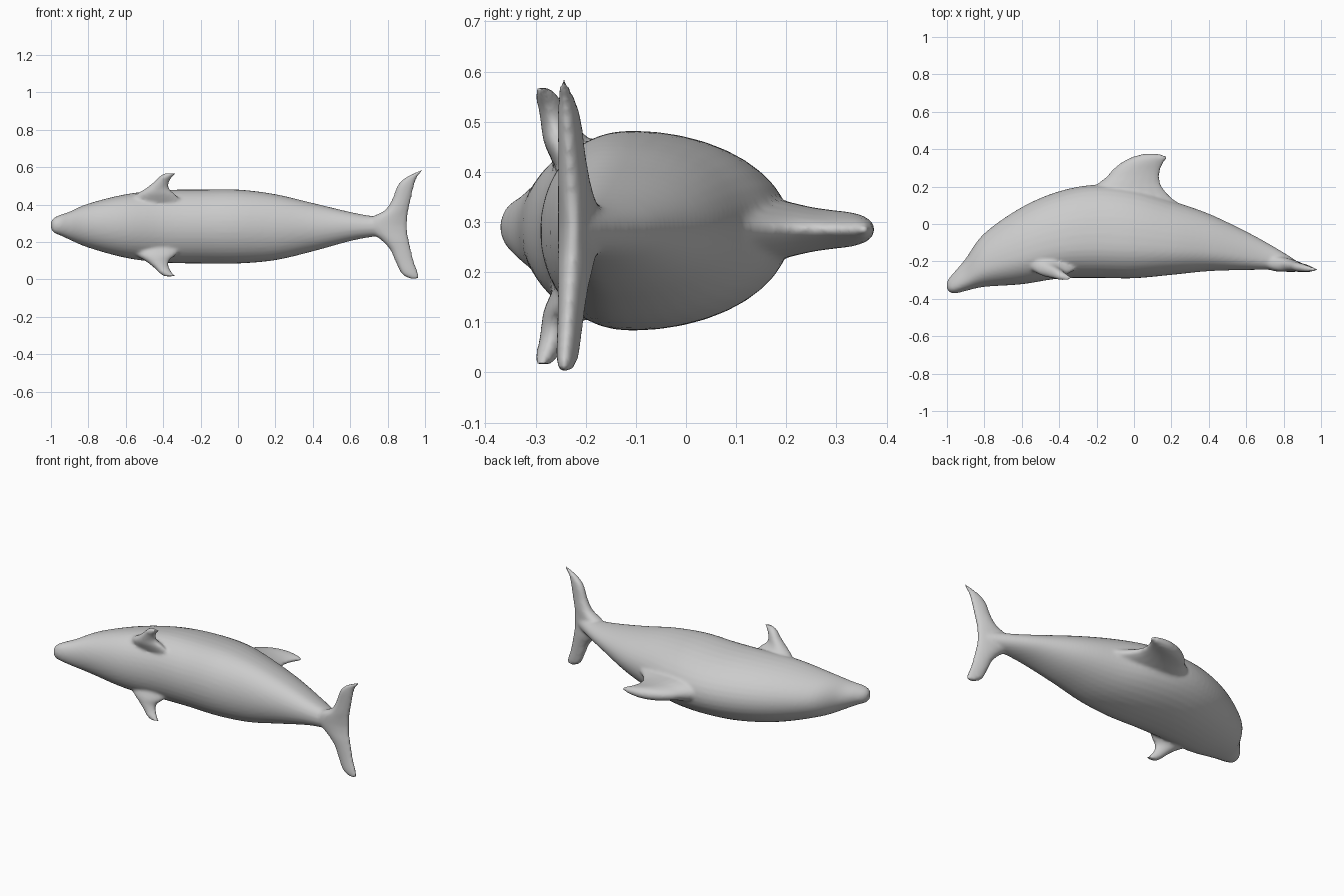
import bpy, bmesh, math
from mathutils import Vector

if "Cube" in bpy.data.objects:
    bpy.data.objects.remove(bpy.data.objects["Cube"])


def resample(rows, steps=6):
    """Catmull-Rom interpolation through a short table of sections."""
    rows = [Vector(r) for r in rows]
    out = []
    for i in range(len(rows) - 1):
        a, b, c, d = rows[max(i - 1, 0)], rows[i], rows[i + 1], rows[min(i + 2, len(rows) - 1)]
        for k in range(steps):
            t = k / steps
            out.append(b + (c - a) * (t / 2) + (2 * a - 5 * b + 4 * c - d) * (t * t / 2)
                       + (3 * b - a - 3 * c + d) * (t ** 3 / 2))
    return out + [rows[-1]]


def loft(bm, rings):
    """Skin closed rings of points and cap both ends."""
    loops = [[bm.verts.new(p) for p in ring] for ring in rings]
    n = len(loops[0])
    for a, b in zip(loops, loops[1:]):
        for i in range(n):
            j = (i + 1) % n
            bm.faces.new((a[i], a[j], b[j], b[i]))
    bm.faces.new(loops[0][::-1])
    bm.faces.new(loops[-1])


def body_ring(s, n=40):
    """Egg-shaped section, widest low down, with a fuller belly."""
    x, y0, y1, z0, z1 = s
    yc, zc, hz = y0 + 0.37 * (y1 - y0), (z0 + z1) / 2, (z1 - z0) / 2
    ring = []
    for i in range(n):
        a = 2 * math.pi * i / n
        c, q = math.cos(a), math.sin(a)
        r = q * (y1 - yc) if q > 0 else -(abs(q) ** 0.9) * (yc - y0)
        ring.append((x, yc + r, zc + hz * c))
    return ring


def foil_ring(lead, trail, half, n=20):
    """Teardrop section from leading to trailing edge, as (x, thickness)."""
    ring = []
    for i in range(n):
        a = 2 * math.pi * i / n
        u = (1 - math.cos(a)) / 2
        ring.append((lead + (trail - lead) * u, half * math.sin(a) * (1.2 - 0.5 * u)))
    return ring


bm = bmesh.new()

# Body: x, belly y, back y, low z, high z
body = [(-1.0, -.345, -.31, .272, .308), (-.985, -.366, -.285, .25, .328),
        (-.95, -.37, -.245, .235, .345), (-.9, -.358, -.185, .212, .362),
        (-.8, -.336, -.05, .17, .405), (-.6, -.322, .09, .115, .455),
        (-.4, -.292, .175, .09, .477), (-.2, -.288, .21, .085, .48),
        (0, -.29, .19, .085, .48), (.2, -.272, .125, .103, .455),
        (.4, -.252, .055, .15, .408), (.6, -.246, -.04, .205, .36),
        (.72, -.245, -.105, .228, .338), (.82, -.248, -.165, .24, .33),
        (.88, -.242, -.205, .25, .32)]
loft(bm, [body_ring(s) for s in resample(body)])

# Dorsal fin: y, leading x, trailing x, half thickness
dorsal = [(.05, -.34, .34, .09), (.13, -.3, .215, .075), (.2, -.215, .15, .058),
          (.25, -.15, .137, .046), (.29, -.115, .142, .04), (.33, -.065, .16, .035),
          (.358, -.01, .18, .026), (.376, .055, .13, .01)]
loft(bm, [[(x, y, .285 + t) for x, t in foil_ring(l, r, h)]
          for y, l, r, h in resample(dorsal)])

# Flippers: z, leading x, trailing x, centre y, half thickness
flipper = [(.40, -.62, -.28, -.2, .06), (.455, -.545, -.335, -.235, .05),
           (.485, -.495, -.368, -.252, .038), (.52, -.45, -.368, -.265, .03),
           (.548, -.422, -.35, -.277, .024), (.567, -.395, -.33, -.285, .014)]
for side, shift in ((1, 0), (-1, .583)):
    loft(bm, [[(x, c + t - .12 * (x - (l + r) / 2), shift + side * z)
               for x, t in foil_ring(l, r, h)] for z, l, r, c, h in resample(flipper)])

# Tail flukes: z, leading x, trailing x, half thickness
flukes = [(.002, .925, .968, .012), (.03, .875, .965, .022), (.1, .84, .94, .026),
          (.16, .812, .925, .03), (.21, .765, .914, .036), (.25, .71, .907, .04),
          (.29, .68, .905, .043), (.33, .71, .908, .04), (.37, .785, .912, .034),
          (.43, .825, .925, .028), (.5, .852, .942, .024), (.54, .89, .955, .018),
          (.565, .935, .975, .012), (.586, .975, .988, .006)]
loft(bm, [[(x, -.225 + t - .1 * (x - .9) - .012 * abs(z - .29) / .29, z)
           for x, t in foil_ring(l, r, h)] for z, l, r, h in resample(flukes)])

bmesh.ops.recalc_face_normals(bm, faces=bm.faces)
mesh = bpy.data.meshes.new("dolphin")
bm.to_mesh(mesh)
bm.free()
dolphin = bpy.data.objects.new("dolphin", mesh)
bpy.context.collection.objects.link(dolphin)

# Fuse fins and body into one skin with soft joins
fuse = dolphin.modifiers.new("fuse", 'REMESH')
fuse.mode = 'VOXEL'
fuse.voxel_size = 0.009
fuse.use_smooth_shade = True
soften = dolphin.modifiers.new("soften", 'SMOOTH')
soften.factor = 0.5
soften.iterations = 5

grey = bpy.data.materials.new("grey skin")
grey.diffuse_color = (0.6, 0.6, 0.6, 1)
grey.use_nodes = True
grey.node_tree.nodes["Principled BSDF"].inputs["Base Color"].default_value = grey.diffuse_color
mesh.materials.append(grey)
bpy.context.view_layer.objects.active = dolphin
dolphin.select_set(True)
bpy.ops.object.shade_smooth()
